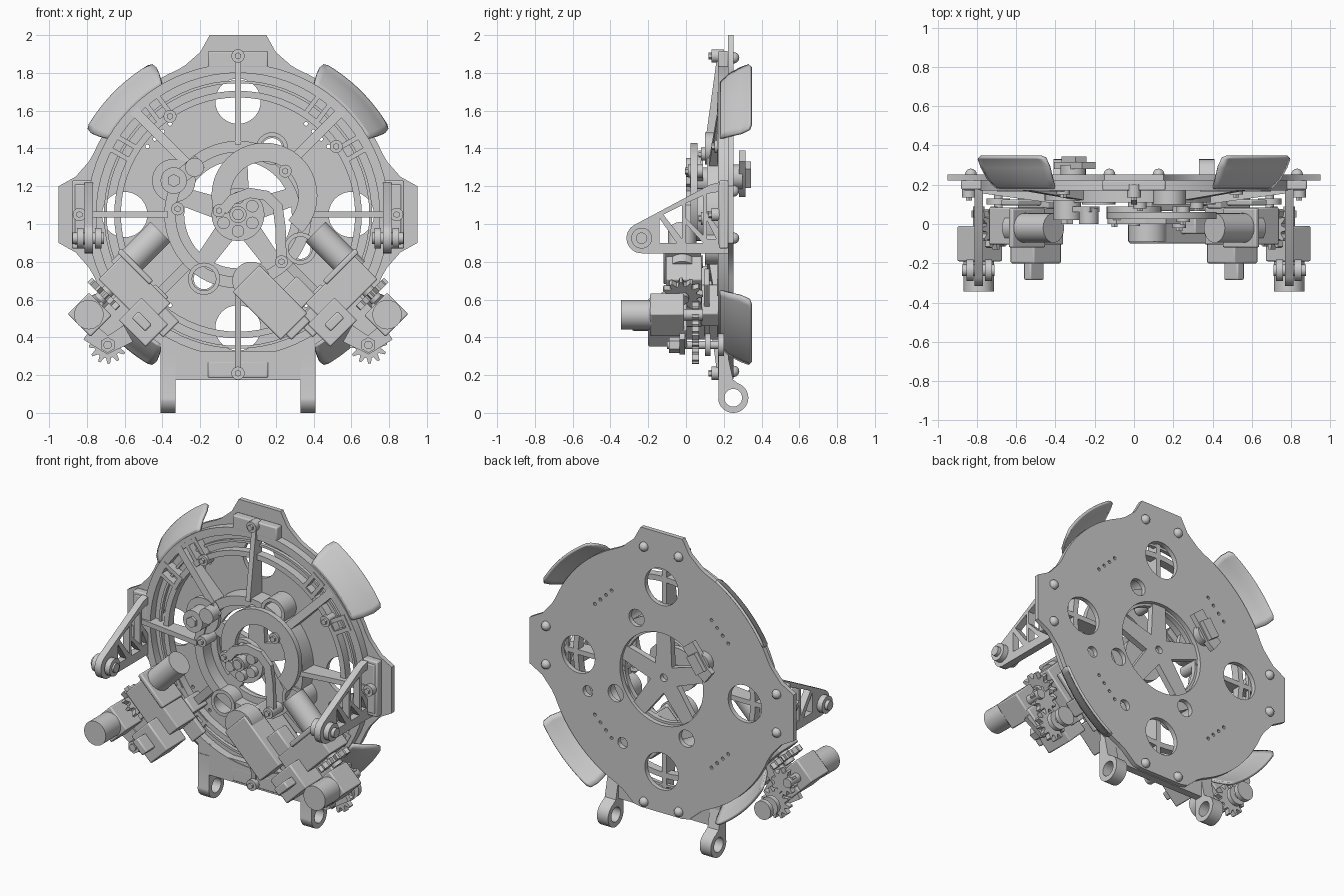
import bpy, bmesh
from math import sin, cos, pi, radians, sqrt
from mathutils import Matrix, Vector

if "Cube" in bpy.data.objects:
    bpy.data.objects.remove(bpy.data.objects["Cube"])

CZ = 1.05            # height of the hub
H = sqrt(0.5)


def frame(X, Y, o):
    X, Y = Vector(X).normalized(), Vector(Y).normalized()
    M = Matrix((X, Y, X.cross(Y))).transposed().to_4x4()
    M.translation = Vector(o)
    return M


def front(y):
    return frame((1, 0, 0), (0, 0, 1), (0, y, 0))


def side(x):
    return frame((0, 1, 0), (0, 0, 1), (x, 0, 0))


def radial(deg, r=0, y=0):
    a = radians(deg)
    return frame((cos(a), 0, sin(a)), (0, 1, 0), (r * cos(a), y, CZ + r * sin(a)))


def arc(cx, cz, r, a0=0, a1=360, n=48):
    m = n if a1 - a0 == 360 else n - 1
    return [(cx + r * cos(radians(a0 + (a1 - a0) * i / m)),
             cz + r * sin(radians(a0 + (a1 - a0) * i / m))) for i in range(n)]


def add(name, mesh, M=Matrix()):
    ob = bpy.data.objects.new(name, mesh)
    ob.matrix_world = M
    bpy.context.collection.objects.link(ob)
    return ob


def plate(name, loops, thick, M):
    """Extruded flat profile; inner loops become holes."""
    cu = bpy.data.curves.new(name, 'CURVE')
    cu.dimensions, cu.fill_mode, cu.extrude = '2D', 'BOTH', thick / 2
    for lp in loops:
        sp = cu.splines.new('POLY')
        sp.points.add(len(lp) - 1)
        for p, q in zip(sp.points, lp):
            p.co = (q[0], q[1], 0, 1)
        sp.use_cyclic_u = True
    tmp = add(name + "_tmp", cu)
    dg = bpy.context.evaluated_depsgraph_get()
    me = bpy.data.meshes.new_from_object(tmp.evaluated_get(dg))
    bpy.data.objects.remove(tmp)
    return add(name, me, M)


def slab(name, loops, y0, y1):
    return plate(name, loops, y1 - y0, front((y0 + y1) / 2))


def strip(pts, w):
    L, R = [], []
    for i, p in enumerate(pts):
        a, b = Vector(pts[max(i - 1, 0)]), Vector(pts[min(i + 1, len(pts) - 1)])
        d = (b - a).normalized() * w / 2
        L.append((p[0] - d.y, p[1] + d.x))
        R.append((p[0] + d.y, p[1] - d.x))
    return L + R[::-1]


def cyl(name, p, q, r, n=24):
    p, q = Vector(p), Vector(q)
    bm = bmesh.new()
    bmesh.ops.create_cone(bm, cap_ends=True, segments=n, radius1=r, radius2=r, depth=(q - p).length)
    me = bpy.data.meshes.new(name)
    bm.to_mesh(me)
    return add(name, me, Matrix.Translation((p + q) / 2) @ (q - p).to_track_quat('Z', 'Y').to_matrix().to_4x4())


def pin(name, x, z, r, y0, y1, n=24):
    return cyl(name, (x, y0, z), (x, y1, z), r, n)


def box(name, size, M, bevel=0.008):
    bm = bmesh.new()
    bmesh.ops.create_cube(bm, size=1, matrix=Matrix.Diagonal((*size, 1)))
    me = bpy.data.meshes.new(name)
    bm.to_mesh(me)
    ob = add(name, me, M)
    if bevel:
        mod = ob.modifiers.new("bevel", 'BEVEL')
        mod.width, mod.segments = bevel, 2
    return ob


def gear(n, r, depth=0.03):
    return [((r - depth * (i % 4 > 1)) * cos(2 * pi * i / n / 4), (r - depth * (i % 4 > 1)) * sin(2 * pi * i / n / 4))
            for i in range(4 * n)]


# Back plate: disc with four lobes and holes
outline = []
for k in range(4):
    tip = 0.87 if k == 3 else 0.95
    pts = [(0.79, -0.28), (0.86, -0.2), (tip, -0.15), (tip, 0.15), (0.86, 0.2), (0.79, 0.28)] + arc(0, 0, 0.83, 23, 67, 14)
    a = k * pi / 2
    outline += [(u * cos(a) - v * sin(a), CZ + u * sin(a) + v * cos(a)) for u, v in pts]
tubes = [(0.18, 1.40), (0.33, 0.87), (-0.18, 0.71)]
holes = [arc(0, CZ, 0.3)] + [arc(x, z, 0.12) for x, z in ((0, 1.65), (0, 0.45), (0.6, CZ), (-0.6, CZ))]
holes += [arc(x, z, 0.055, n=24) for x, z in tubes] + [arc(x, z, 0.035, n=20) for x, z in ((0.53, 0.83), (0.28, 0.56))]
holes += [arc(sx * (0.36 + 0.04 * i), CZ + sz * (0.48 - 0.04 * i), 0.011, n=8)
          for sx in (1, -1) for sz in (1, -1) for i in range(4)]
slab("back_plate", [outline] + holes, 0.222, 0.252)

# Front ring frame
for nm, r0, r1, y0 in (("inner_ring", 0.33, 0.39, 0.11), ("middle_ring", 0.62, 0.655, 0.17), ("outer_ring", 0.75, 0.8, 0.17),
                       ("ring_lip", 0.695, 0.71, 0.2)):
    slab(nm, [arc(0, CZ, r1, n=72), arc(0, CZ, r0, n=72)], y0, 0.224)
for k in range(4):
    plate("straight_rib", [[(0.37, 0.1), (0.84, 0.165), (0.84, 0.224), (0.37, 0.224)]], 0.032, radial(90 * k))
    plate("diagonal_rib", [[(0.37, 0.12), (0.78, 0.17), (0.78, 0.224), (0.37, 0.224)]], 0.05, radial(45 + 90 * k))
    box("lobe_pad", (0.09, 0.055, 0.32), radial(90 * k, 0.82, 0.197))
    a = radians(90 * k)
    x, z = 0.84 * cos(a), CZ + 0.84 * sin(a)
    pin("lobe_boss", x, z, 0.035, 0.135, 0.2)
    pin("lobe_screw", x, z, 0.018, 0.12, 0.14, 6)
    for t in (-0.125, 0.125):
        bm = bmesh.new()
        bmesh.ops.create_uvsphere(bm, u_segments=16, v_segments=10, radius=0.03)
        me = bpy.data.meshes.new("bolt_dome")
        bm.to_mesh(me)
        add("bolt_dome", me, Matrix.Translation((0.83 * cos(a) - t * sin(a), 0.252, CZ + 0.83 * sin(a) + t * cos(a))))
    for d in (-15, 8):
        f = lambda u, v: [(-u, -v), (u, -v), (u, v), (-u, v)]
        M = radial((45 + d) if k in (0, 2) else (45 - d))
        ang = 90 * k + 45 + (d if k in (0, 2) else -d)
        a2 = radians(ang)
        M = frame((cos(a2), 0, sin(a2)), (-sin(a2), 0, cos(a2)), (0.7 * cos(a2), 0.19, CZ + 0.7 * sin(a2)))
        plate("slot_frame", [f(0.075, 0.05), f(0.05, 0.025)], 0.05, M)

# Flared guide wings
prof = [(0.79, 0.185, 14.5), (0.81, 0.19, 15), (0.85, 0.23, 15.7), (0.885, 0.29, 16), (0.91, 0.335, 15.3), (0.918, 0.343, 13.8)]
for k in range(4):
    bm = bmesh.new()
    rows = []
    for r, y, half in prof:
        c = 45 + 90 * k
        rows.append([bm.verts.new((u, y, v)) for u, v in arc(0, CZ, r, c - half, c + half, 15)])
    for A, B in zip(rows, rows[1:]):
        for i in range(14):
            bm.faces.new((A[i], A[i + 1], B[i + 1], B[i]))
    me = bpy.data.meshes.new("guide_wing")
    bm.to_mesh(me)
    mod = add("guide_wing", me).modifiers.new("solid", 'SOLIDIFY')
    mod.thickness, mod.offset = 0.016, 0

# Base bracket with two hinge legs
slab("base_bracket", [[(-0.41, 0.175), (0.41, 0.175), (0.41, 0.38), (0.33, 0.38), (0.25, 0.325), (-0.25, 0.325),
                       (-0.33, 0.38), (-0.41, 0.38)]], 0.175, 0.224)
for s in (1, -1):
    plate("hinge_leg", [[(0.172, 0.3), (0.172, 0.08)] + arc(0.25, 0.08, 0.08, 185, 430, 28) + [(0.25, 0.175), (0.222, 0.3)],
                        arc(0.25, 0.08, 0.047, n=24)], 0.08, side(s * 0.37))

# Central star, hub and cam
star = []
for k in range(5):
    a = radians(90 + 72 * k)
    for r, d in ((0.1, -36), (0.31, -9), (0.31, 9)):
        star.append((r * cos(a + radians(d)), CZ + r * sin(a + radians(d))))
slab("centre_star", [star, arc(0, CZ, 0.025, n=16)], 0.19, 0.23)
slab("star_rim", [arc(0, CZ, 0.335), arc(0, CZ, 0.285)], 0.19, 0.221)
pin("hub_shaft", 0, CZ, 0.03, -0.01, 0.2)
pin("hub_disc", 0, CZ, 0.14, 0.055, 0.09, 32)
pin("hub_boss", 0, CZ, 0.045, 0.0, 0.06)
for k in range(6):
    a = radians(30 + 60 * k)
    pin("hub_pin", 0.088 * cos(a), CZ + 0.088 * sin(a), 0.033, 0.02, 0.06, 16)
slab("cam_crescent", [strip(arc(0.14, 1.15, 0.23, -45, 205, 40), 0.1)], 0.025, 0.06)
slab("hook_arm", [strip([(-0.08, 1.07), (-0.03, 1.13), (0.06, 1.165), (0.15, 1.15), (0.21, 1.09), (0.225, 0.98), (0.23, 0.8)], 0.055)], 0.0, 0.03)
for x, z in tubes:
    slab("guide_tube", [arc(x, z, 0.085, n=32), arc(x, z, 0.063, n=32)], 0.1, 0.224)

# Small bosses and screws
for x, z, y in ((-0.36, 1.57, 0.15), (0.52, 1.41, 0.15), (-0.32, 1.08, 0.08), (0.32, 1.03, 0.08),
                (0.03, 1.37, 0.08), (0.23, 0.8, -0.02), (0.25, 1.28, 0.01), (-0.1, 1.07, 0.0)):
    pin("boss", x, z, 0.034, y, 0.224 if y > 0.05 else 0.09)
    pin("boss_screw", x, z, 0.018, y - 0.015, y + 0.01, 6)

# Latch lever, front and back
slab("latch_lever", [strip([(-0.36, 1.21), (-0.2, 1.33)], 0.08)], 0.06, 0.09)
pin("latch_flange", -0.34, 1.23, 0.115, 0.12, 0.15, 32)
pin("latch_hub", -0.34, 1.23, 0.07, 0.02, 0.224)
pin("latch_screw", -0.34, 1.23, 0.035, 0.0, 0.03, 6)
pin("latch_roller", -0.23, 1.30, 0.05, 0.0, 0.08)
pin("back_latch_post", -0.31, 1.25, 0.065, 0.25, 0.3)
slab("back_latch_hook", [strip([(-0.38, 1.18), (-0.34, 1.21), (-0.27, 1.31), (-0.23, 1.36)], 0.09)], 0.28, 0.315)
slab("back_latch_cap", [strip([(-0.34, 1.21), (-0.27, 1.31)], 0.07)], 0.31, 0.343)

# Truss arms with pivots
truss = [[(-0.14, 0.9), (-0.14, 1.03), (-0.05, 0.9)], [(-0.12, 1.05), (-0.02, 1.1), (-0.02, 0.92)],
         [(0.0, 0.9), (0.0, 1.0), (0.09, 0.9)], [(0.0, 1.03), (0.0, 1.11), (0.09, 1.15), (0.09, 0.94)],
         [(0.11, 0.92), (0.11, 1.02), (0.16, 0.92)], [(0.11, 1.06), (0.11, 1.16), (0.17, 1.17), (0.17, 0.98)]]
for s in (1, -1):
    plate("truss_arm", [arc(-0.235, 0.925, 0.08, 117, 270, 16) + [(0.224, 0.845), (0.224, 1.23), (0.13, 1.21)]] + truss,
          0.045, side(s * 0.79))
    cyl("pivot_pin", (s * 0.71, -0.235, 0.925), (s * 0.875, -0.235, 0.925), 0.03)
    for x in (0.74, 0.835):
        cyl("pivot_roller", (s * (x - 0.018), -0.235, 0.925), (s * (x + 0.018), -0.235, 0.925), 0.055)
    box("arm_foot", (0.12, 0.05, 0.36), Matrix.Translation((s * 0.82, 0.2, CZ)))

# Drive modules, mirrored left and right, set on the lower diagonals
for s in (1, -1):
    def P(a, b, y):
        return Vector((s * (a + b) * H, y, CZ + (b - a) * H))

    def D(a, b, y):
        return frame((s * H, 0, -H), (0, 1, 0), P(a, b, y))
    cyl("upper_motor", P(0.354, 0.225, -0.02), P(0.65, 0.225, -0.02), 0.075, 32)
    box("upper_gearbox", (0.18, 0.19, 0.36), D(0.675, 0.1, -0.01))
    box("upper_gearbox_flange", (0.03, 0.2, 0.24), D(0.58, 0.19, -0.02))
    box("module_mount", (0.22, 0.14, 0.1), D(0.68, 0.0, 0.15))
    box("module_rail", (0.12, 0.03, 0.4), D(0.68, 0.02, 0.11))
    box("lower_gearbox", (0.17, 0.2, 0.2), D(0.757, -0.05, -0.1))
    box("gearbox_tab", (0.05, 0.09, 0.1), D(0.76, -0.04, -0.24))
    cyl("lower_motor", P(0.933, 0.184, -0.343), P(0.933, 0.184, -0.18), 0.078, 32)
    box("lower_motor_box", (0.16, 0.18, 0.17), D(0.93, 0.18, -0.1))
    box("link_plate", (0.3, 0.03, 0.14), D(0.86, 0.08, -0.01))
    X = P(1, 0, 0) - P(0, 0, 0)
    plate("drive_gear", [gear(12, 0.11)], 0.035, frame((0, 1, 0), (s * H, 0, H), P(0.8, 0.2, -0.02)))
    cyl("drive_gear_shaft", P(0.74, 0.2, -0.02), P(0.84, 0.2, -0.02), 0.035)
    w = P(0.976, 0, 0)
    plate("idler_gear", [[(x + w.x, z + w.z) for x, z in gear(12, 0.1)]], 0.035, front(0.05))
    plate("idler_lug", [strip([(w.x - s * 0.11, w.z + 0.06), (w.x, w.z), (w.x + s * 0.1, w.z + 0.07)], 0.1)], 0.03, front(-0.02))
    pin("idler_shaft", w.x, w.z, 0.022, -0.1, 0.2)
    pin("idler_nut", w.x, w.z, 0.042, -0.09, -0.03, 6)
    for y in (0.1, 0.17):
        pin("idler_roller", w.x, w.z, 0.06, y, y + 0.03)
    pin("side_gear_shaft", P(0.933, 0.184, 0).x, P(0.933, 0.184, 0).z, 0.03, -0.02, 0.09)
    v = P(0.91, 0.14, 0)
    plate("side_gear", [[(x + v.x, z + v.z) for x, z in gear(10, 0.085, 0.025)]], 0.035, front(0.05))

# Latch actuator in the lower middle
A = lambda a, b, y: frame((H, 0, -H), (0, 1, 0), ((a + b) * H, y, CZ + (b - a) * H))
box("actuator_body", (0.36, 0.15, 0.2), A(0.45, -0.21, -0.025))
box("actuator_mount", (0.42, 0.15, 0.14), A(0.46, -0.2, 0.14))
box("actuator_side", (0.14, 0.1, 0.12), A(0.52, -0.07, 0.0))
pin("actuator_output", 0.07, 0.7, 0.1, -0.09, 0.03, 32)

# Smooth rounded surfaces while keeping edges sharp
for ob in bpy.context.collection.objects:
    ob.select_set(True)
    bpy.context.view_layer.objects.active = ob
bpy.ops.object.shade_smooth_by_angle(angle=radians(30))
